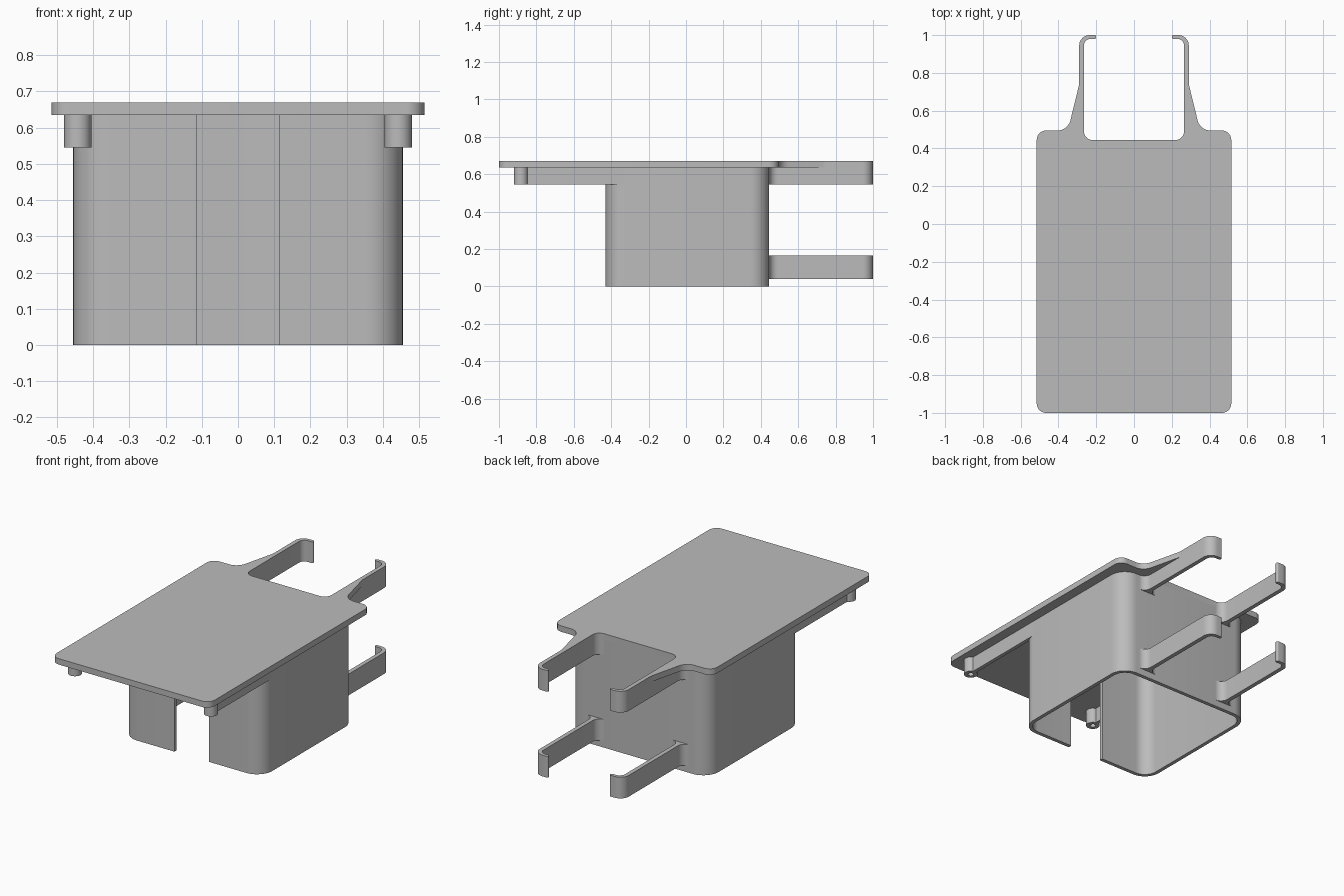
import bpy, bmesh, math
from mathutils import Vector

cube = bpy.data.objects.get("Cube")
if cube:
    bpy.data.objects.remove(cube, do_unlink=True)

grey = bpy.data.materials.new("plain grey")
grey.use_nodes = True
COLOUR = (0.5, 0.5, 0.5, 1)
grey.diffuse_color = COLOUR
grey.node_tree.nodes["Principled BSDF"].inputs["Base Color"].default_value = COLOUR


def rounded(corners, steps=10):
    """Outline from (x, y, radius) corners, each replaced by a tangent arc."""
    pts = []
    n = len(corners)
    for i, (x, y, r) in enumerate(corners):
        p = Vector((x, y))
        if r == 0:
            pts.append(p)
            continue
        a = (Vector(corners[i - 1][:2]) - p).normalized()
        b = (Vector(corners[(i + 1) % n][:2]) - p).normalized()
        half = a.angle(b) / 2
        centre = p + (a + b).normalized() * r / math.sin(half)
        t = r / math.tan(half)
        start, end = p + a * t - centre, p + b * t - centre
        sweep = start.angle(end)
        for k in range(steps + 1):
            f = k / steps
            arc = start * math.sin((1 - f) * sweep) + end * math.sin(f * sweep)
            pts.append(centre + arc / math.sin(sweep))
    return pts


def mirrored(corners):
    return [(-x, y, r) for x, y, r in reversed(corners)]


def finish(name, bm):
    bmesh.ops.recalc_face_normals(bm, faces=bm.faces)
    mesh = bpy.data.meshes.new(name)
    bm.to_mesh(mesh)
    bm.free()
    mesh.shade_smooth()
    mesh.set_sharp_from_angle(angle=math.radians(30))
    mesh.materials.append(grey)
    obj = bpy.data.objects.new(name, mesh)
    bpy.context.collection.objects.link(obj)
    return obj


def slab(name, corners, z0, z1):
    """Extrude a rounded outline between two heights."""
    bm = bmesh.new()
    face = bm.faces.new([bm.verts.new((p.x, p.y, z0)) for p in rounded(corners)])
    ext = bmesh.ops.extrude_face_region(bm, geom=[face])
    top = [g for g in ext["geom"] if isinstance(g, bmesh.types.BMVert)]
    bmesh.ops.translate(bm, verts=top, vec=(0, 0, z1 - z0))
    return finish(name, bm)


def ring(name, x, y, outer, inner, z0, z1):
    """Upright tube made by spinning a rectangular section."""
    bm = bmesh.new()
    section = [(outer, z0), (outer, z1), (inner, z1), (inner, z0)]
    vs = [bm.verts.new((x + r, y, z)) for r, z in section]
    es = [bm.edges.new((vs[i], vs[(i + 1) % 4])) for i in range(4)]
    bmesh.ops.spin(bm, geom=vs + es, cent=(x, y, 0), axis=(0, 0, 1),
                   angle=math.tau, steps=32, use_merge=True)
    bmesh.ops.remove_doubles(bm, verts=bm.verts, dist=1e-5)
    return finish(name, bm)


TOP, UNDER, RAIL = 0.67, 0.635, 0.545
BACK, FRONT, SIDE, WALL = 0.445, -0.43, 0.455, 0.022

# Hooked end of an arm, from its outer side round to its inner side
hook = [(0.29, 1, 0.055), (0.2, 1, 0.009), (0.2, 0.98, 0.009), (0.265, 0.98, 0.035)]

# Top plate with the tapered roots of the two arms
half = [(0.515, -1, 0.05), (0.515, 0.495, 0.05), (0.35, 0.495, 0.07),
        (0.29, 0.74, 0.1)] + hook + [(0.265, BACK, 0.045)]
slab("top_plate", half + mirrored(half), UNDER, TOP)

# Wrap-around wall, open at the bottom and with a gap at the front
outer = [(0.113, FRONT, 0), (SIDE, FRONT, 0.1), (SIDE, BACK, 0.1)]
inner = [(0.113, FRONT + WALL, 0), (SIDE - WALL, FRONT + WALL, 0.1 - WALL),
         (SIDE - WALL, BACK - WALL, 0.1 - WALL)]
slab("box_wall", outer + mirrored(outer) + mirrored(inner)[::-1] + inner[::-1], 0, UNDER)

# Clip arms, side rails and eyelets on both sides
arm = ([(0.336, BACK - 0.01, 0), (0.336, BACK, 0), (0.29, BACK, 0.045)] + hook
       + [(0.265, BACK, 0.045), (0.219, BACK, 0), (0.219, BACK - 0.01, 0)])
rail = [(SIDE - WALL, -0.852, 0), (SIDE, -0.852, 0), (SIDE, -0.33, 0), (SIDE - WALL, -0.33, 0)]
for label, sign in (("left", 1), ("right", -1)):
    arm_side = arm if sign > 0 else mirrored(arm)
    slab(f"{label}_upper_arm", arm_side, RAIL, UNDER)
    slab(f"{label}_lower_arm", arm_side, 0.04, 0.165)
    slab(f"{label}_rail", rail if sign > 0 else mirrored(rail), RAIL, UNDER)
    ring(f"{label}_eyelet", sign * 0.4425, -0.8825, 0.0375, 0.016, RAIL, UNDER)
